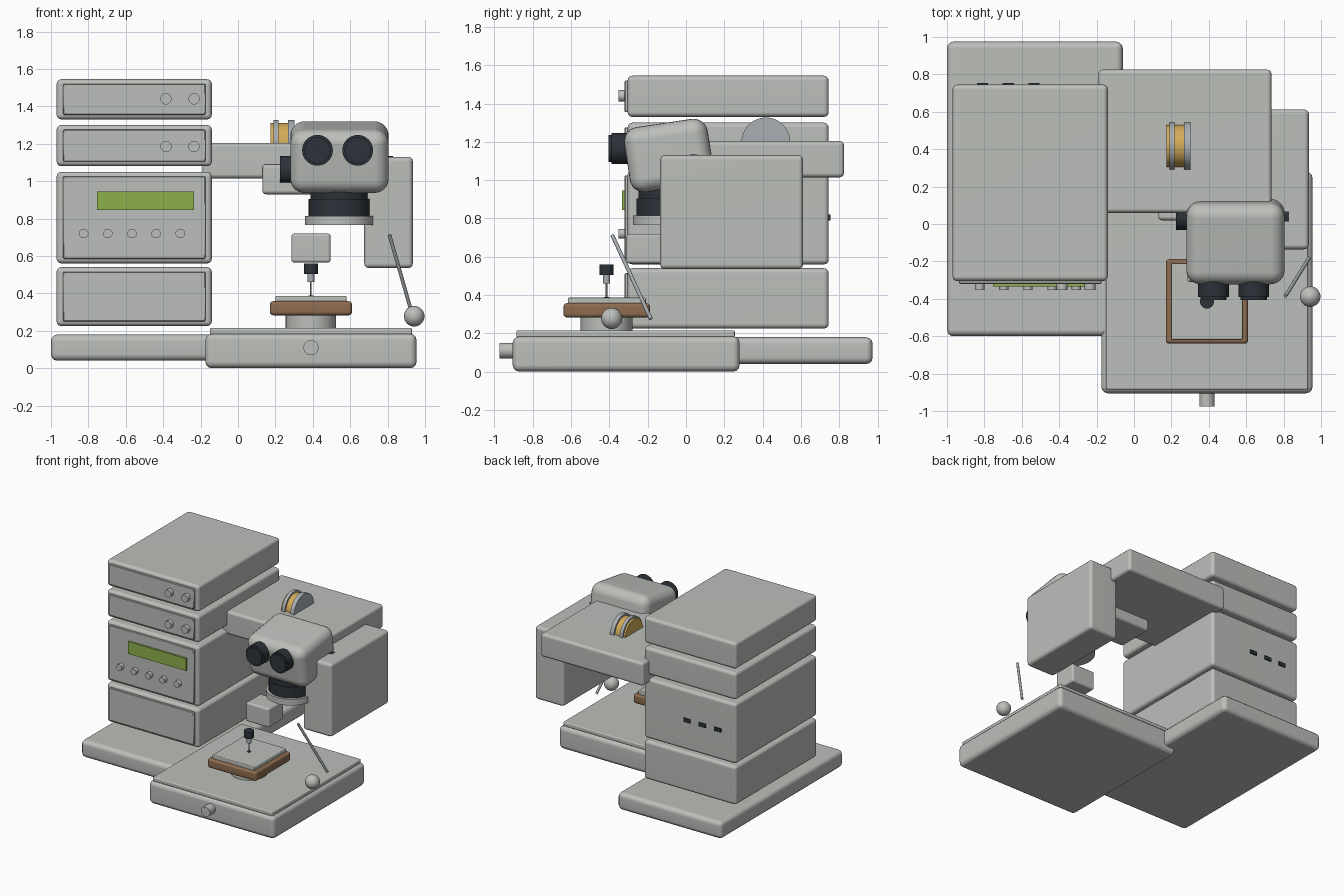
import bpy, bmesh, math
from mathutils import Matrix, Vector

if "Cube" in bpy.data.objects:
    bpy.data.objects.remove(bpy.data.objects["Cube"], do_unlink=True)


def material(name, rgb):
    m = bpy.data.materials.new(name)
    m.use_nodes = True
    m.diffuse_color = (*rgb, 1)
    m.node_tree.nodes["Principled BSDF"].inputs["Base Color"].default_value = (*rgb, 1)
    return m


GREY = material("light grey casing", (0.50, 0.52, 0.49))
STEEL = material("steel", (0.40, 0.43, 0.46))
BLACK = material("black plastic", (0.026, 0.032, 0.041))
GREEN = material("green display", (0.27, 0.43, 0.07))
GOLD = material("gold", (0.65, 0.41, 0.10))
BROWN = material("brown", (0.27, 0.15, 0.08))


def finish(bm, name, mat):
    me = bpy.data.meshes.new(name)
    bm.to_mesh(me)
    bm.free()
    ob = bpy.data.objects.new(name, me)
    bpy.context.collection.objects.link(ob)
    me.materials.append(mat)
    bpy.ops.object.select_all(action="DESELECT")
    ob.select_set(True)
    bpy.context.view_layer.objects.active = ob
    bpy.ops.object.shade_smooth_by_angle(angle=math.radians(40))
    wn = ob.modifiers.new("even shading", "WEIGHTED_NORMAL")
    wn.keep_sharp = True
    return ob


def box(name, x, y, z, mat=GREY, bevel=0.0, tilt=0.0, segments=3):
    """Rounded box from (min, max) ranges, optionally tilted about x."""
    size = [r[1] - r[0] for r in (x, y, z)]
    centre = [(r[0] + r[1]) / 2 for r in (x, y, z)]
    bm = bmesh.new()
    bmesh.ops.create_cube(bm, size=1)
    bmesh.ops.scale(bm, vec=size, verts=bm.verts)
    if bevel:
        bmesh.ops.bevel(bm, geom=bm.edges[:], offset=bevel, segments=segments,
                        profile=0.5, affect="EDGES")
    bm.transform(Matrix.Translation(centre) @ Matrix.Rotation(math.radians(tilt), 4, "X"))
    return finish(bm, name, mat)


def rod(name, start, end, radius, mat=GREY, sides=40):
    """Cylinder between two points."""
    a, b = Vector(start), Vector(end)
    bm = bmesh.new()
    bmesh.ops.create_cone(bm, cap_ends=True, segments=sides, radius1=radius,
                          radius2=radius, depth=(b - a).length)
    turn = (b - a).to_track_quat("Z", "Y").to_matrix().to_4x4()
    bm.transform(Matrix.Translation((a + b) / 2) @ turn)
    return finish(bm, name, mat)


# Bases
box("rear_base", (-1, -0.06), (-0.6, 0.975), (0.04, 0.18), bevel=0.035)
box("main_base", (-0.175, 0.955), (-0.905, 0.28), (0, 0.185), bevel=0.035)
box("base_top_plate", (-0.15, 0.93), (-0.885, 0.255), (0.18, 0.215), bevel=0.008)
rod("base_front_knob", (0.39, -0.975, 0.11), (0.39, -0.89, 0.11), 0.04)

# Stack of electronic units with raised front panels
units = {"bottom_unit": (0.225, 0.54), "control_unit": (0.56, 1.05),
         "lower_top_unit": (1.08, 1.3), "upper_top_unit": (1.33, 1.545)}
for name, (low, high) in units.items():
    box(name, (-0.97, -0.14), (-0.305, 0.745), (low, high), bevel=0.025)
    box(name + "_panel", (-0.935, -0.175), (-0.32, -0.29), (low + 0.025, high - 0.025),
        bevel=0.004, segments=1)

# Unit controls
for i, z in enumerate((1.185, 1.44)):
    for j, x in enumerate((-0.385, -0.235)):
        rod(f"unit_knob_{i}_{j}", (x, -0.352, z), (x, -0.31, z), 0.03)
for i in range(5):
    x = -0.825 + i * 0.129
    rod(f"control_button_{i}", (x, -0.352, 0.72), (x, -0.31, 0.72), 0.025)
box("display", (-0.755, -0.235), (-0.335, -0.31), (0.845, 0.945), GREEN)
for i in range(3):
    x = -0.81 + i * 0.138
    box(f"rear_port_{i}", (x - 0.03, x + 0.03), (0.73, 0.755), (0.79, 0.82), BLACK)

# Arm, side housing and head mount
box("arm", (-0.19, 0.735), (0.06, 0.825), (1.015, 1.205), bevel=0.022)
box("side_housing", (0.675, 0.935), (-0.135, 0.612), (0.535, 1.13), bevel=0.025)
box("head_mount", (0.13, 0.665), (0.02, 0.33), (0.93, 1.09), bevel=0.02)
rod("focus_knob_shaft", (0.225, 0.04, 1.062), (0.83, 0.04, 1.062), 0.073, BLACK)

# Weight wheel set into the arm
rod("wheel_core", (0.175, 0.417, 1.2), (0.28, 0.417, 1.2), 0.112, GOLD, 48)
for i, (x0, x1) in enumerate(((0.19, 0.217), (0.268, 0.302))):
    rod(f"wheel_flange_{i}", (x0, 0.417, 1.2), (x1, 0.417, 1.2), 0.127, STEEL, 48)

# Viewing head, eyepieces and objective
box("viewing_head", (0.28, 0.805), (-0.31, 0.13), (0.957, 1.3), bevel=0.075,
    tilt=8.5, segments=6)
for side, x in (("right", 0.425), ("left", 0.64)):
    rod(side + "_eyepiece", (x, -0.39, 1.165), (x, -0.25, 1.165), 0.082, BLACK)
    rod(side + "_eyepiece_rim", (x, -0.405, 1.165), (x, -0.38, 1.165), 0.07, BLACK)
rod("objective_barrel", (0.543, -0.093, 0.81), (0.543, -0.093, 0.905), 0.165, BLACK, 48)
rod("objective_collar", (0.543, -0.093, 0.895), (0.543, -0.093, 1.0), 0.155, BLACK, 48)
rod("objective_ring", (0.543, -0.093, 0.765), (0.543, -0.093, 0.815), 0.185, GREY, 48)

# Indenter
box("indenter_housing", (0.285, 0.495), (-0.31, -0.12), (0.565, 0.72), bevel=0.015)
tip = (0.39, -0.415)
rod("indenter_grip", (*tip, 0.505), (*tip, 0.56), 0.037, BLACK)
rod("indenter_holder", (*tip, 0.46), (*tip, 0.505), 0.018, STEEL)
rod("indenter_needle", (*tip, 0.385), (*tip, 0.46), 0.004, STEEL, 12)

# Specimen stage
rod("stage_post", (*tip, 0.21), (*tip, 0.29), 0.135, GREY, 48)
box("stage_frame", (0.17, 0.61), (-0.64, -0.188), (0.283, 0.358), BROWN, bevel=0.018)
box("stage_plate", (0.2, 0.58), (-0.617, -0.21), (0.35, 0.386), bevel=0.006)
rod("stage_target", (*tip, 0.384), (*tip, 0.389), 0.014, BLACK, 24)

# Lever and ball on the base
rod("lever", (0.81, -0.385, 0.713), (0.935, -0.183, 0.275), 0.01, STEEL, 16)
bm = bmesh.new()
bmesh.ops.create_uvsphere(bm, u_segments=32, v_segments=16, radius=0.055)
bm.transform(Matrix.Translation((0.942, -0.388, 0.278)))
finish(bm, "control_ball", GREY)
